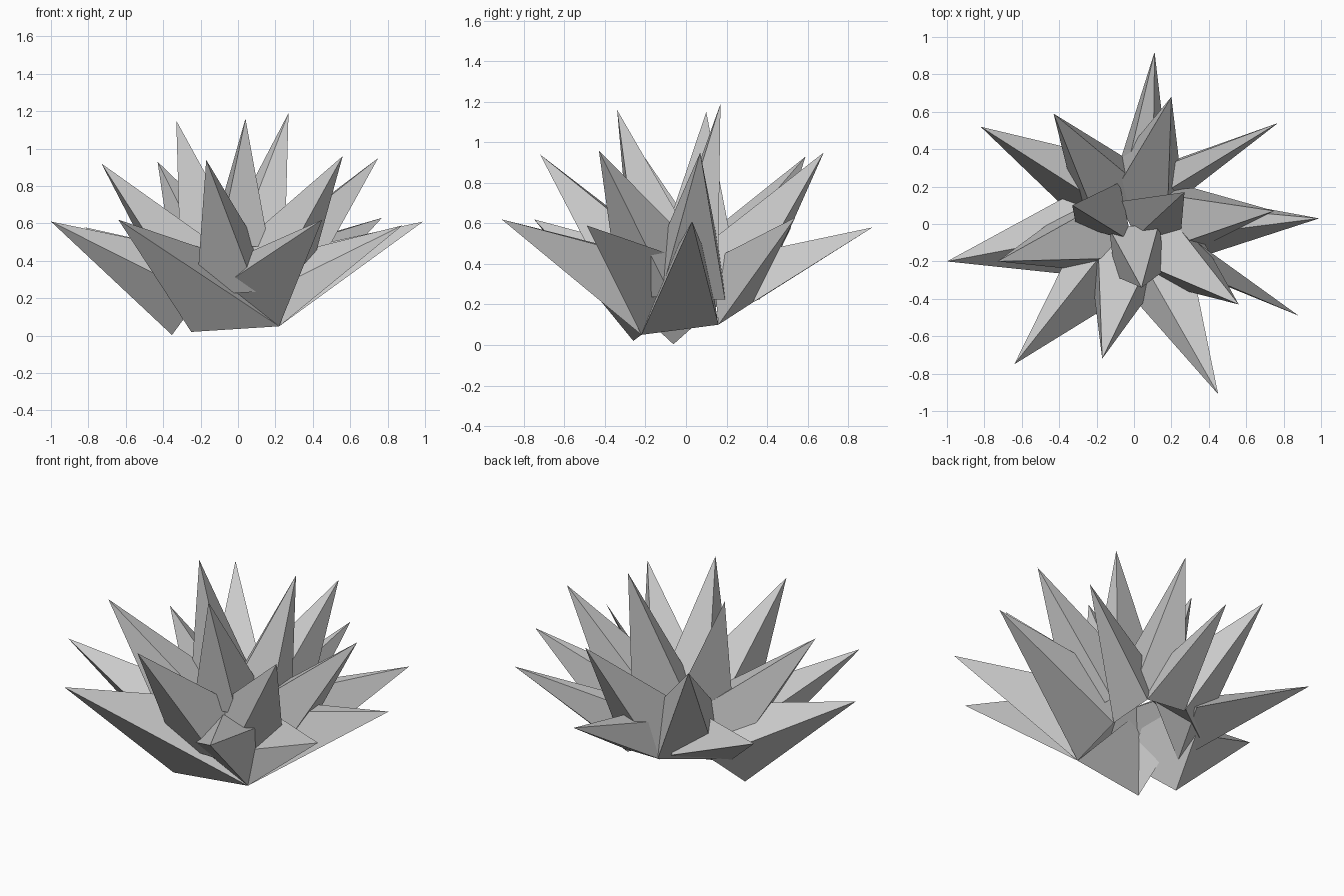
import bpy, bmesh, math
from mathutils import Vector

cube = bpy.data.objects.get("Cube")
if cube:
    bpy.data.objects.remove(cube, do_unlink=True)

# Plain grey for every leaf
grey = bpy.data.materials.new("pale_grey")
grey.use_nodes = True
grey.diffuse_color = (0.6, 0.6, 0.6, 1)
grey.node_tree.nodes["Principled BSDF"].inputs["Base Color"].default_value = (0.6, 0.6, 0.6, 1)

ROOT = Vector((0, 0, 0.09))
UP = Vector((0, 0, 1))


def spike(name, tip, corners):
    """Flat-sided pyramid from a tip and its base corners."""
    bm = bmesh.new()
    base = [bm.verts.new(c) for c in corners]
    apex = bm.verts.new(tip)
    for i in range(1, len(base) - 1):
        bm.faces.new((base[0], base[i], base[i + 1]))
    for i in range(len(base)):
        bm.faces.new((base[i], base[i - 1], apex))
    bmesh.ops.recalc_face_normals(bm, faces=bm.faces)
    mesh = bpy.data.meshes.new(name)
    bm.to_mesh(mesh)
    bm.free()
    mesh.materials.append(grey)
    obj = bpy.data.objects.new(name, mesh)
    bpy.context.collection.objects.link(obj)


def base_ring(tip, sides, roll, start, radius):
    """Polygon square to the leaf axis; roll zero puts a corner underneath."""
    axis = (tip - ROOT).normalized()
    centre = ROOT + axis * start
    side = UP.cross(axis).normalized()
    down = axis.cross(side)
    if down.z > 0:
        down = -down
    angles = [math.radians(roll + 360 * k / sides) for k in range(sides)]
    return [centre + radius * (math.cos(a) * down + math.sin(a) * side) for a in angles]


# Tiers: distance of the base from the root, base radius, leaves (tip, sides, roll)
tiers = {
    "outer_leaf": (0.28, 0.24, [((-1.0, -0.2, 0.61), 4, -2)]),
    "middle_leaf": (0.32, 0.23, [
        ((-0.17, -0.72, 0.94), 4, 50), ((0.56, -0.43, 0.96), 4, 45),
        ((0.75, 0.07, 0.95), 4, 45), ((0.2, 0.68, 0.95), 4, 45),
        ((-0.43, 0.59, 0.93), 4, 45), ((-0.73, -0.2, 0.92), 4, 45)]),
    "inner_leaf": (0.45, 0.19, [
        ((0.04, -0.34, 1.16), 4, 45), ((-0.33, 0.1, 1.15), 3, 30)]),
}
for name, (start, radius, leaves) in tiers.items():
    for tip, sides, roll in leaves:
        tip = Vector(tip)
        spike(name, tip, base_ring(tip, sides, roll, start, radius))

# Leaves with skewed bases, sharing low corners
low_front = (0.22, -0.22, 0.05)
low_left = (0.28, 0.16, 0.1)
low_back = (0.18, 0.33, 0.21)
spike("left_leaf", (0.99, 0.03, 0.61),
      [low_front, low_left, (0.12, 0.11, 0.42), (0.12, -0.08, 0.42)])
spike("back_left_leaf", (0.77, 0.54, 0.63),
      [low_left, low_back, (0.05, 0.27, 0.42), (0.1, 0.13, 0.42)])
spike("front_left_leaf", (0.88, -0.49, 0.59),
      [low_front, (0.2, 0, 0.42), (0.13, -0.17, 0.22)])
spike("front_leaf", (0.45, -0.91, 0.62),
      [low_front, (-0.08, -0.31, 0.27), (0, -0.12, 0.42), (0.28, -0.08, 0.4)])
spike("back_leaf", (0.11, 0.92, 0.58),
      [low_back, (-0.07, 0.35, 0.22), (-0.06, 0.2, 0.4), (0.1, 0.16, 0.42)])
spike("back_right_leaf", (-0.82, 0.52, 0.58),
      [(-0.15, 0.36, 0.27), (-0.3, 0.02, 0.14), (-0.1, 0.06, 0.42)])
spike("front_right_leaf", (-0.64, -0.75, 0.62),
      [(-0.25, -0.26, 0.02), low_front, (-0.14, -0.12, 0.45), (-0.27, 0, 0.25)])
spike("upright_leaf", (0.27, 0.17, 1.19),
      [(-0.08, 0.12, 0.52), (0.01, -0.07, 0.52), (0.25, -0.06, 0.45), (0.25, 0.16, 0.45)])
